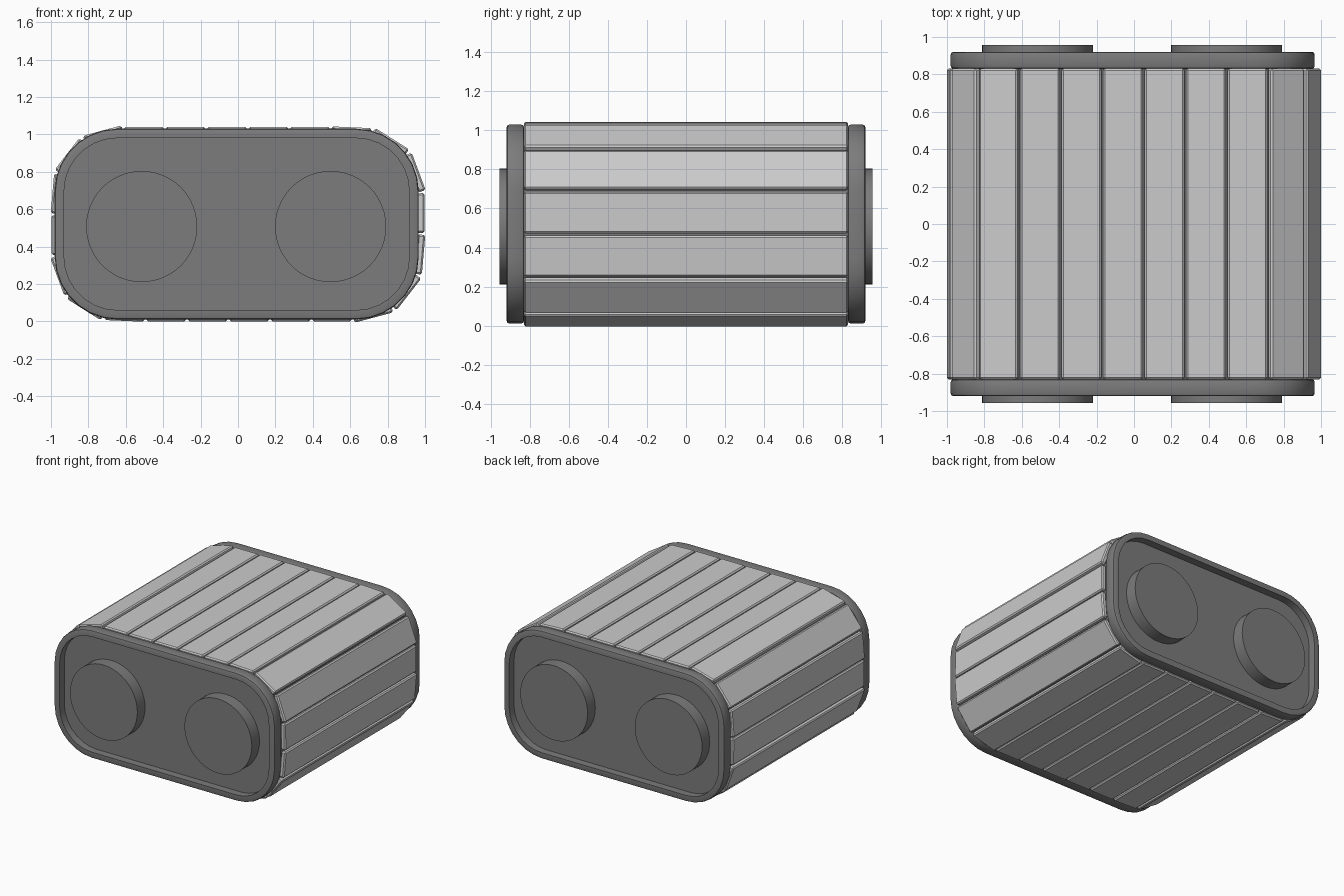
import bpy, bmesh, math
from mathutils import Vector, Matrix

if "Cube" in bpy.data.objects:
    bpy.data.objects.remove(bpy.data.objects["Cube"])

CX, CZ = -0.007, 0.52


def material(name, v):
    m = bpy.data.materials.new(name)
    m.diffuse_color = (v, v, v, 1)
    m.use_nodes = True
    m.node_tree.nodes["Principled BSDF"].inputs["Base Color"].default_value = m.diffuse_color
    return m


DARK = material("dark_grey", 0.2)
MID = material("mid_grey", 0.55)


def outline(hw, hh, r, n=7):
    """Rounded rectangle in x/z, clockwise from the top right corner."""
    pts = []
    for sx, sz, a0 in ((1, 1, 90), (1, -1, 0), (-1, -1, -90), (-1, 1, -180)):
        for i in range(n + 1):
            a = math.radians(a0 - 90 * i / n)
            pts.append(Vector((sx * (hw - r) + r * math.cos(a),
                               sz * (hh - r) + r * math.sin(a))))
    return pts


def finish(bm, name, mat, smooth=True):
    bmesh.ops.recalc_face_normals(bm, faces=bm.faces)
    me = bpy.data.meshes.new(name)
    bm.to_mesh(me)
    bm.free()
    me.materials.append(mat)
    ob = bpy.data.objects.new(name, me)
    bpy.context.collection.objects.link(ob)
    if smooth:
        bpy.context.view_layer.objects.active = ob
        ob.select_set(True)
        bpy.ops.object.shade_smooth_by_angle(angle=math.radians(30))
        ob.select_set(False)
    return ob


def loft(name, profile):
    """Skin rounded outlines given as (inset, y) pairs, capped at both ends."""
    bm = bmesh.new()
    rings = [[bm.verts.new((CX + p.x, y, CZ + p.y))
              for p in outline(0.973 - d, 0.51 - d, 0.335 - d)] for d, y in profile]
    for a, b in zip(rings, rings[1:]):
        for i in range(len(a)):
            j = (i + 1) % len(a)
            bm.faces.new((a[i], a[j], b[j], b[i]))
    bm.faces.new(rings[0])
    bm.faces.new(rings[-1])
    return finish(bm, name, DARK)


# Inner body behind the slats
loft("inner_body", [(0.02, -0.84), (0.02, 0.84)])

# End plates with rounded rim and recessed face, and two round hubs on each
for s, side in ((-1, "front"), (1, "back")):
    loft(side + "_plate", [(d, s * y) for d, y in (
        (0.015, 0.83), (0.004, 0.834), (0, 0.845), (0, 0.905), (0.004, 0.916),
        (0.015, 0.92), (0.05, 0.92), (0.05, 0.86))])
    for x, label in ((-0.515, "left"), (0.495, "right")):
        bm = bmesh.new()
        bmesh.ops.create_cone(
            bm, cap_ends=True, segments=48, radius1=0.297, radius2=0.297, depth=0.107,
            matrix=Matrix.Translation((x, s * 0.9035, 0.507)) @ Matrix.Rotation(math.pi / 2, 4, 'X'))
        finish(bm, f"{side}_{label}_hub", DARK)

# Flat bevelled slats spaced evenly around the rounded path
COUNT = 24
path = outline(0.977, 0.5, 0.34, 24)
lengths = [(path[(i + 1) % len(path)] - p).length for i, p in enumerate(path)]
total = sum(lengths)
step = total / COUNT


def at(d):
    d %= total
    for i, l in enumerate(lengths):
        if d <= l:
            return path[i].lerp(path[(i + 1) % len(path)], d / max(l, 1e-9))
        d -= l
    return path[0]


# Phase puts a gap at x = 0.05 on the top; the path starts where the top right corner begins
start = -(0.977 - 0.34 - 0.052)
for k in range(COUNT):
    d = start + (k + 0.5) * step
    a, b = at(d - step / 2), at(d + step / 2)
    t = (b - a).normalized()
    c = (a + b) / 2 * 0.5 + at(d) * 0.5
    bm = bmesh.new()
    bmesh.ops.create_cube(bm, size=1, matrix=Matrix.Diagonal((0.212, 1.662, 0.04, 1)))
    bmesh.ops.bevel(bm, geom=bm.edges[:], offset=0.009, segments=1, affect='EDGES')
    rot = Matrix.Rotation(math.atan2(-t.y, t.x), 4, 'Y')
    bm.transform(Matrix.Translation((c.x, 0, CZ + c.y)) @ rot)
    finish(bm, f"slat_{k + 1:02d}", MID, smooth=False)
